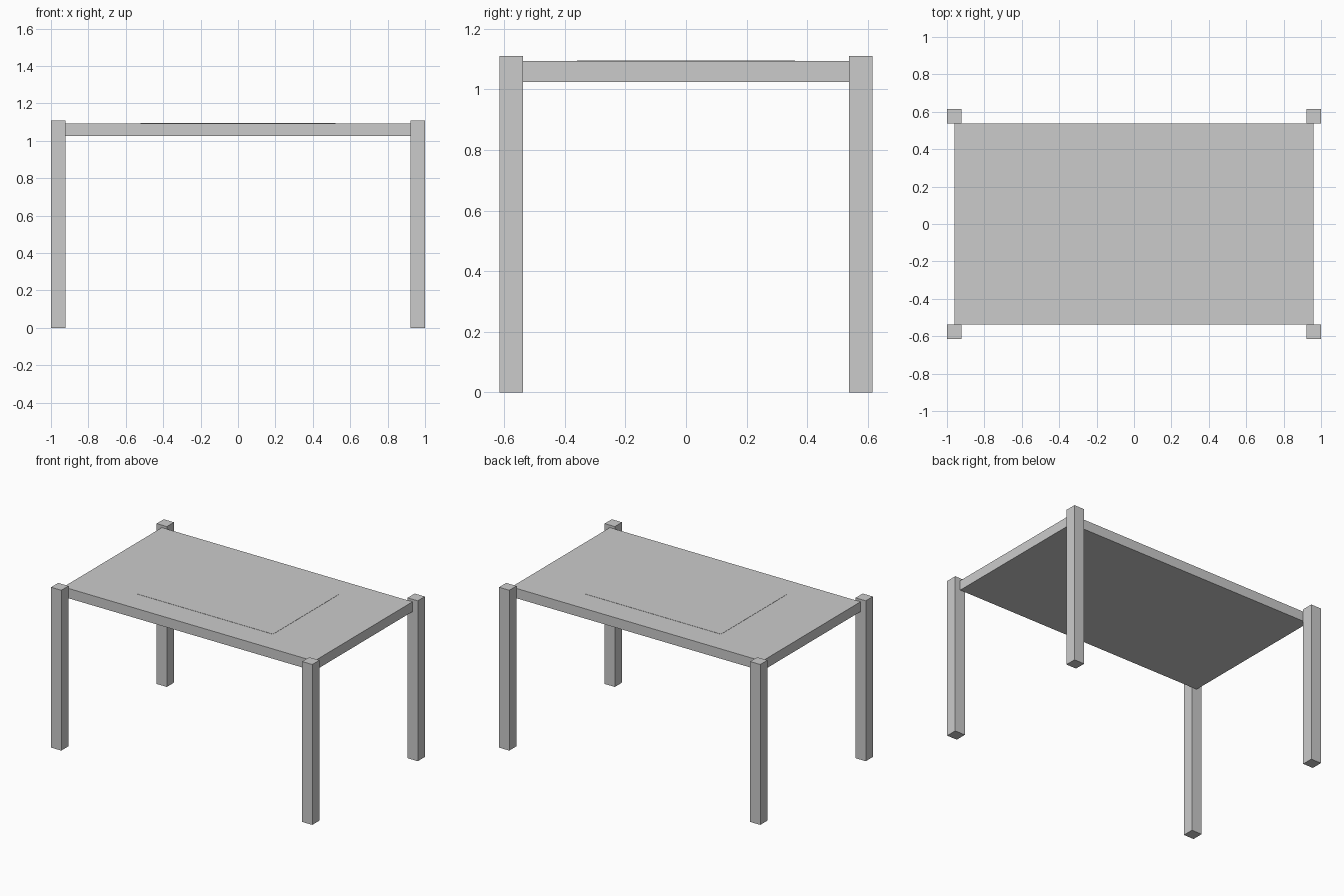
import bpy

if "Cube" in bpy.data.objects:
    bpy.data.objects.remove(bpy.data.objects["Cube"])


def box(name, x0, x1, y0, y1, z0, z1):
    bpy.ops.mesh.primitive_cube_add(size=1)
    ob = bpy.context.object
    ob.name = name
    ob.location = ((x0 + x1) / 2, (y0 + y1) / 2, (z0 + z1) / 2)
    ob.scale = (x1 - x0, y1 - y0, z1 - z0)
    bpy.ops.object.transform_apply(location=True, rotation=False, scale=True)
    return ob


LEG = 0.078
HALF_X, HALF_Y = 1.0, 0.616
INNER_Y = HALF_Y - LEG

# Tabletop slab, held between the front and back legs
box("tabletop", -0.96, 0.96, -INNER_Y, INNER_Y, 1.025, 1.093)

# Thin centre panel, almost flush with the tabletop
box("centre_panel", -0.52, 0.52, -0.36, 0.36, 1.08, 1.0945)

# Four square legs standing slightly above the tabletop
for side, sx in (("left", -1), ("right", 1)):
    for end, sy in (("front", -1), ("back", 1)):
        cx, cy = sx * (HALF_X - LEG / 2), sy * (HALF_Y - LEG / 2)
        box(f"{end}_{side}_leg", cx - LEG / 2, cx + LEG / 2,
            cy - LEG / 2, cy + LEG / 2, 0, 1.11)
